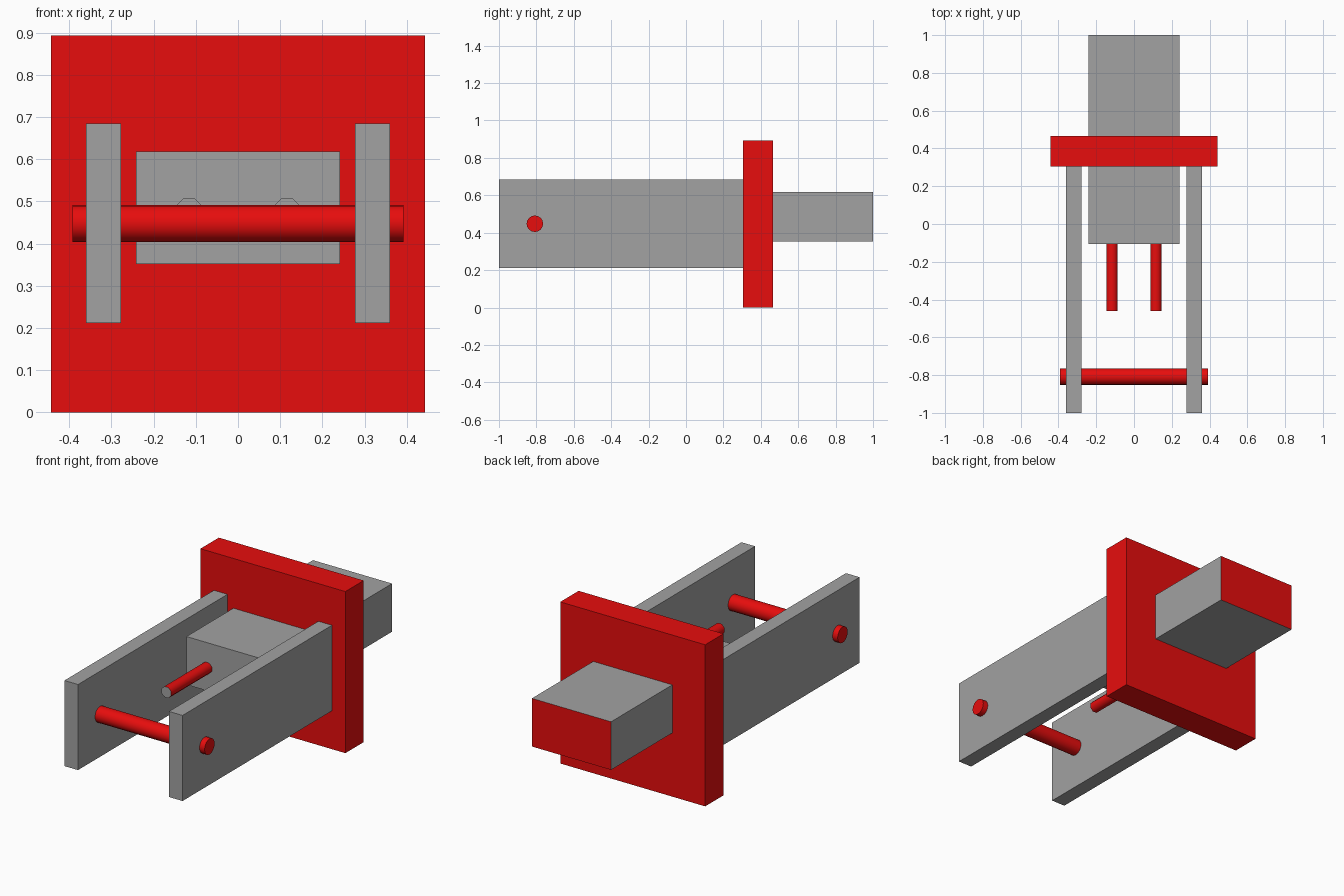
import bpy, math

if "Cube" in bpy.data.objects:
    bpy.data.objects.remove(bpy.data.objects["Cube"])


def material(name, rgb):
    m = bpy.data.materials.new(name)
    m.diffuse_color = (*rgb, 1)
    m.use_nodes = True
    m.node_tree.nodes["Principled BSDF"].inputs["Base Color"].default_value = m.diffuse_color
    return m


red = material("red", (0.80, 0.004, 0.004))
grey = material("grey", (0.36, 0.36, 0.36))


def box(name, lo, hi, *mats):
    bpy.ops.mesh.primitive_cube_add(size=1, location=[(a + b) / 2 for a, b in zip(lo, hi)])
    o = bpy.context.object
    o.name = name
    o.scale = [b - a for a, b in zip(lo, hi)]
    bpy.ops.object.transform_apply(location=False, rotation=False, scale=True)
    for m in mats:
        o.data.materials.append(m)
    return o


def rod(name, radius, length, loc, rot, sides, *mats):
    bpy.ops.mesh.primitive_cylinder_add(vertices=sides, radius=radius, depth=length,
                                        location=loc, rotation=rot)
    o = bpy.context.object
    o.name = name
    bpy.ops.object.transform_apply(location=False, rotation=True, scale=False)
    for m in mats:
        o.data.materials.append(m)
    bpy.ops.object.shade_smooth_by_angle(angle=math.radians(50))
    return o


# Upright square plate
box("mounting_plate", (-0.443, 0.305, 0), (0.443, 0.465, 0.893), red)

# Central block passing through the plate, with a red rear face
block = box("central_block", (-0.242, -0.105, 0.352), (0.242, 1, 0.618), grey, red)
for p in block.data.polygons:
    if p.normal.y > 0.9:
        p.material_index = 1

# Side guards and contact pins, mirrored left and right
for s, side in ((-1, "left"), (1, "right")):
    xs = sorted((s * 0.278, s * 0.361))
    box(side + "_guard", (xs[0], -1, 0.212), (xs[1], 0.306, 0.685), grey)
    pin = rod(side + "_pin", 0.032, 0.366, (s * 0.116, -0.277, 0.479),
              (math.pi / 2, math.pi / 8, 0), 8, red, grey)
    # grey tips on the pins
    for p in pin.data.polygons:
        if p.normal.y < -0.9:
            p.material_index = 1

# Cross rod through both guards
rod("cross_rod", 0.044, 0.784, (0, -0.808, 0.448), (0, math.pi / 2, 0), 16, red)
